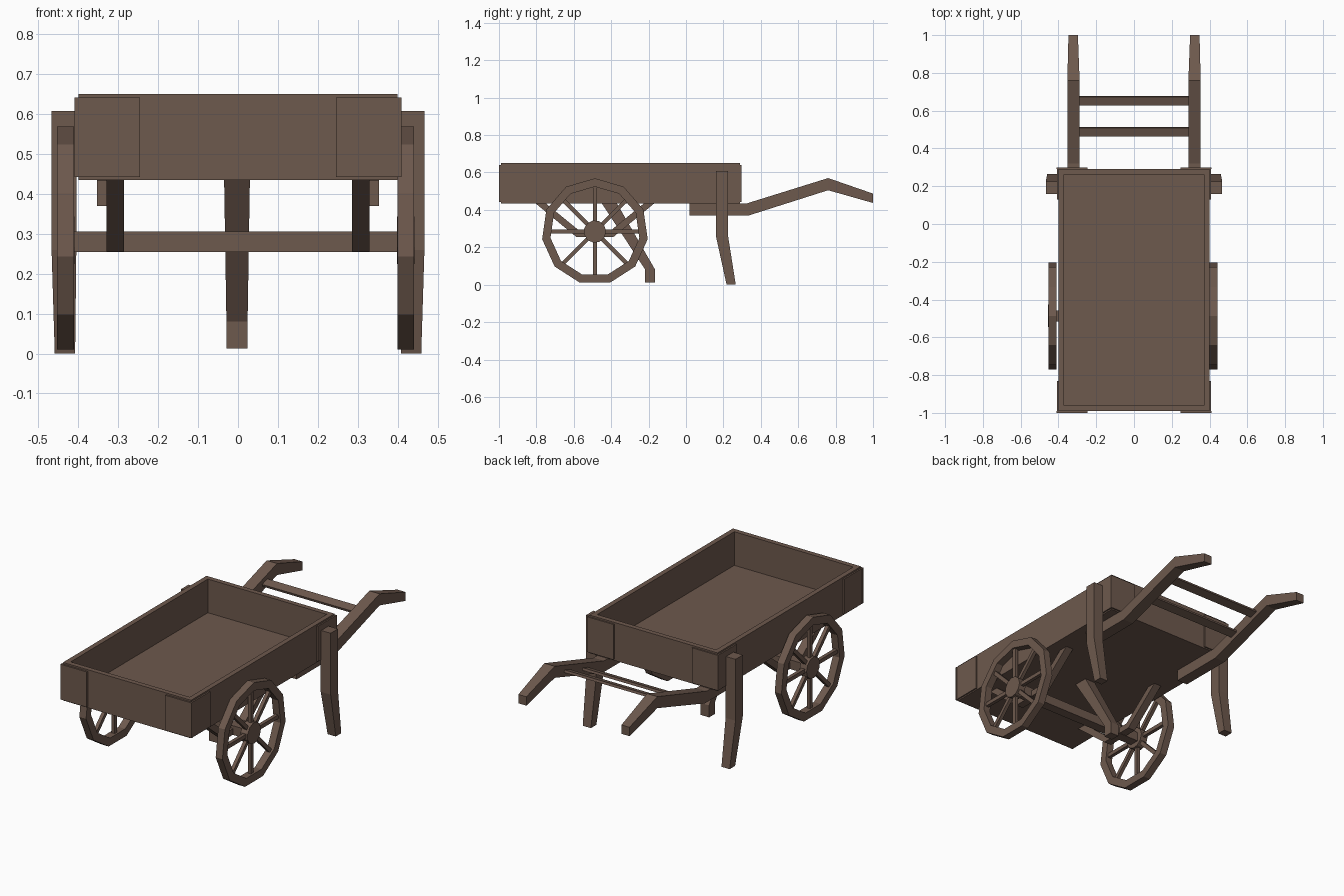
import bpy, bmesh, math
from mathutils import Matrix, Vector

if "Cube" in bpy.data.objects:
    bpy.data.objects.remove(bpy.data.objects["Cube"])

wood = bpy.data.materials.new("brown wood")
wood.diffuse_color = (0.155, 0.1, 0.075, 1)
wood.use_nodes = True
wood.node_tree.nodes["Principled BSDF"].inputs["Base Color"].default_value = wood.diffuse_color


def finish(name, bm):
    bmesh.ops.recalc_face_normals(bm, faces=bm.faces)
    me = bpy.data.meshes.new(name)
    bm.to_mesh(me)
    bm.free()
    me.materials.append(wood)
    ob = bpy.data.objects.new(name, me)
    bpy.context.collection.objects.link(ob)
    return ob


def add_box(bm, lo, hi, rot=Matrix()):
    lo, hi = Vector(lo), Vector(hi)
    size = Matrix.Diagonal((hi - lo).to_4d())
    size[3][3] = 1
    bmesh.ops.create_cube(bm, size=1, matrix=rot @ Matrix.Translation((lo + hi) / 2) @ size)


def box(name, lo, hi):
    bm = bmesh.new()
    add_box(bm, lo, hi)
    return finish(name, bm)


def loft(name, rings):
    """Closed solid through a list of four-point rings."""
    bm = bmesh.new()
    rows = [[bm.verts.new(p) for p in r] for r in rings]
    for a, b in zip(rows, rows[1:]):
        for i in range(4):
            j = (i + 1) % 4
            bm.faces.new((a[i], a[j], b[j], b[i]))
    bm.faces.new(rows[0])
    bm.faces.new(rows[-1])
    return finish(name, bm)


def flat_ring(x0, x1, y0, y1, z):
    return [(x0, y0, z), (x1, y0, z), (x1, y1, z), (x0, y1, z)]


# Open tray: block with an inset, sunken floor
bm = bmesh.new()
add_box(bm, (-0.4, -0.99, 0.435), (0.4, 0.29, 0.65))
top = max(bm.faces, key=lambda f: f.calc_center_median().z)
bmesh.ops.inset_region(bm, faces=[top], thickness=0.04)
bottom = bmesh.ops.extrude_face_region(bm, geom=[top])
bmesh.ops.translate(bm, vec=(0, 0, -0.19), verts=[v for v in bottom["geom"] if isinstance(v, bmesh.types.BMVert)])
if top.is_valid:
    bmesh.ops.delete(bm, geom=[top], context='FACES_ONLY')
finish("tray", bm)

# Corner plates wrapping the four tray corners
for s in (-1, 1):
    xa, xb = sorted((s * 0.245, s * 0.41))
    sa, sb = sorted((s * 0.4, s * 0.408))
    for end, (ya, yb), (la, lb) in (("front", (-1.0, -0.99), (-0.998, -0.83)),
                                    ("back", (0.29, 0.298), (0.13, 0.296))):
        box(end + "_corner_plate", (xa, ya, 0.442), (xb, yb, 0.641))
        box(end + "_side_plate", (sa, la, 0.442), (sb, lb, 0.641))

# Rear legs and carrying handles
for s in (-1, 1):
    loft("rear_leg", [flat_ring(s * a, s * b, c, d, z) for a, b, c, d, z in (
        (0.405, 0.467, 0.16, 0.225, 0.607),
        (0.405, 0.467, 0.16, 0.225, 0.26),
        (0.408, 0.459, 0.217, 0.266, 0.0))])
    loft("handle", [[(s * a, y0, z0), (s * b, y0, z0), (s * b, y1, z1), (s * a, y1, z1)]
                    for a, b, y0, z0, y1, z1 in (
        (0.288, 0.353, 0.02, 0.37, 0.02, 0.433),
        (0.288, 0.353, 0.335, 0.37, 0.32, 0.433),
        (0.288, 0.353, 0.76, 0.505, 0.76, 0.57),
        (0.297, 0.347, 1.0, 0.437, 1.0, 0.487))])

# Flat rungs between the handles, tilted with their slope
tilt = Matrix.Rotation(math.atan2(0.135, 0.43), 4, 'X')
for y, z in ((0.488, 0.452), (0.652, 0.503)):
    bm = bmesh.new()
    add_box(bm, (-0.3, -0.024, -0.007), (0.3, 0.024, 0.007), Matrix.Translation((0, y, z)) @ tilt)
    finish("handle_rung", bm)

# Slanted centre prop with a short upright foot
loft("centre_prop", [flat_ring(*r) for r in (
    (-0.035, 0.03, -0.46, -0.378, 0.45),
    (-0.029, 0.024, -0.218, -0.165, 0.08),
    (-0.029, 0.024, -0.218, -0.165, 0.013))])

# Axle and its bent hanger brackets
WY, WZ = -0.487, 0.284
box("axle", (-0.425, WY - 0.028, 0.254), (0.425, WY + 0.028, 0.306))
for s in (-1, 1):
    x0, x1 = s * 0.285, s * 0.33
    path = ((-0.33, 0.445, -0.275, 0.445), (-0.10, 0.256, -0.085, 0.29),
            (0.10, 0.256, 0.085, 0.29), (0.33, 0.445, 0.275, 0.445))
    loft("axle_hanger", [[(x0, WY + a, b), (x1, WY + a, b), (x1, WY + c, d), (x0, WY + c, d)]
                         for a, b, c, d in path])

# Eleven-sided wheels with eight spokes
N = 11
for wx in (-0.432, 0.42):
    bm = bmesh.new()
    rows = []
    for i in range(N):
        t = 2 * math.pi * i / N
        rows.append([bm.verts.new((wx + dx, WY + r * math.sin(t), WZ + r * math.cos(t)))
                     for r, dx in ((0.285, -0.021), (0.285, 0.021), (0.24, 0.021), (0.24, -0.021))])
    for i in range(N):
        a, b = rows[i], rows[(i + 1) % N]
        for k in range(4):
            m = (k + 1) % 4
            bm.faces.new((a[k], a[m], b[m], b[k]))
    finish("wheel_rim", bm)

    bm = bmesh.new()
    for i in range(8):
        place = Matrix.Translation((wx, WY, WZ)) @ Matrix.Rotation(i * math.pi / 4, 4, 'X')
        add_box(bm, (-0.01, -0.011, 0.03), (0.01, 0.011, 0.245), place)
    finish("wheel_spokes", bm)

    bm = bmesh.new()
    bmesh.ops.create_cone(bm, cap_ends=True, segments=N, radius1=0.06, radius2=0.06, depth=0.044,
                          matrix=Matrix.Translation((wx, WY, WZ)) @ Matrix.Rotation(math.pi / 2, 4, 'Y'))
    finish("wheel_hub", bm)
